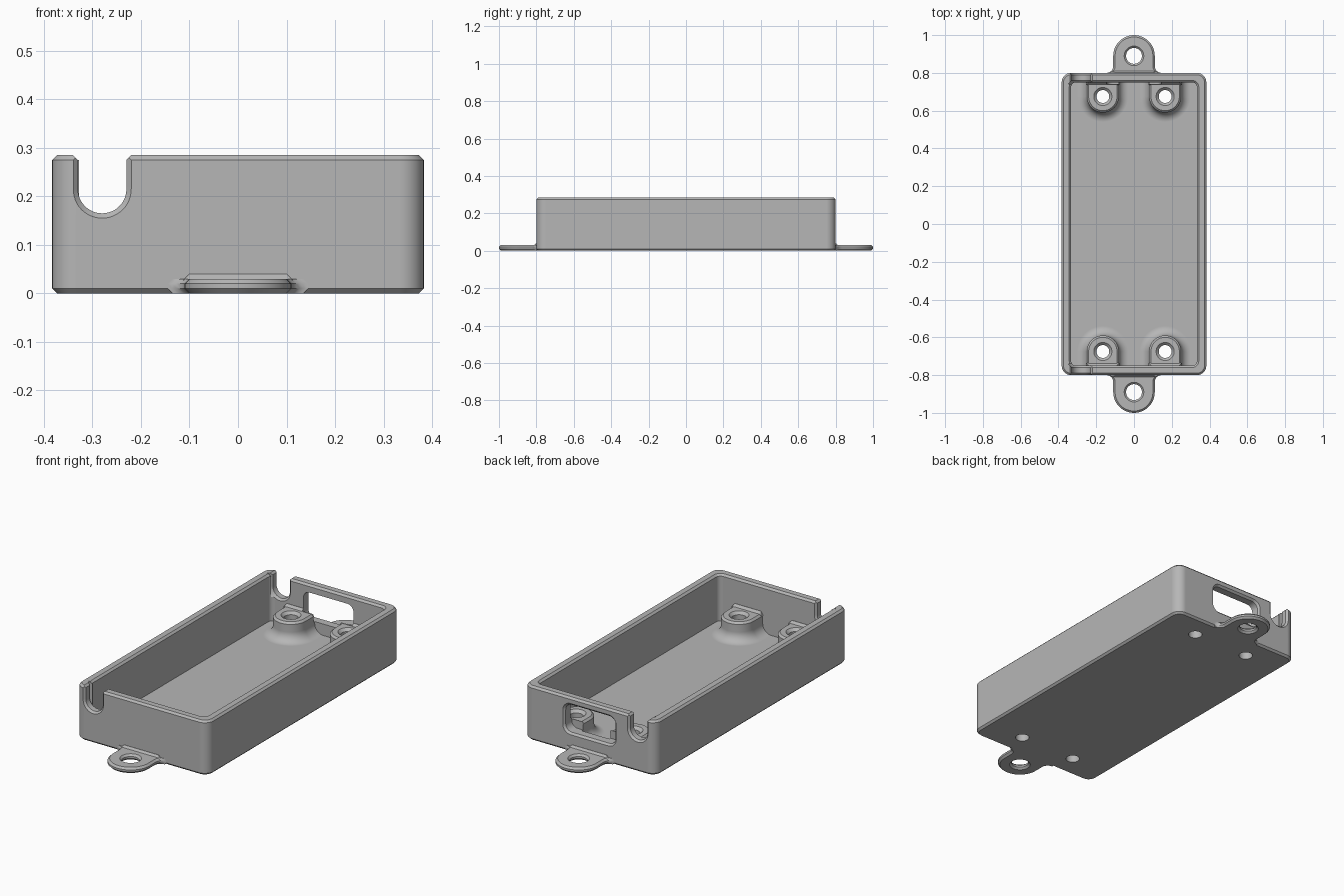
import bpy, bmesh
from math import sin, cos, pi, radians

cube = bpy.data.objects.get("Cube")
if cube:
    bpy.data.objects.remove(cube, do_unlink=True)

# Overall sizes
HX, HY, HEIGHT = 0.383, 0.80, 0.285
WALL, FLOOR, CH = 0.05, 0.04, 0.01

grey = bpy.data.materials.new("plain grey")
grey.use_nodes = True
colour = (0.47, 0.47, 0.47, 1)
grey.diffuse_color = colour
grey.node_tree.nodes["Principled BSDF"].inputs["Base Color"].default_value = colour


def arc(cx, cy, r, start, end, steps):
    angles = [radians(start + (end - start) * i / steps) for i in range(steps + 1)]
    return [(cx + r * cos(a), cy + r * sin(a)) for a in angles]


def rounded_rect(hx, hy, r, cx=0, cy=0):
    corners = [(1, 1, 0), (-1, 1, 90), (-1, -1, 180), (1, -1, 270)]
    return [p for sx, sy, a in corners
            for p in arc(cx + sx * (hx - r), cy + sy * (hy - r), r, a, a + 90, 8)]


def rect(hx, y0, y1, cx=0):
    return [(cx - hx, y0), (cx + hx, y0), (cx + hx, y1), (cx - hx, y1)]


def circle(cx, cy, r):
    return arc(cx, cy, r, 0, 352.5, 47)


def loft(name, layers, side=1, along_y=False):
    """Closed solid through (level, outline) layers, optionally flipped to the front."""
    bm = bmesh.new()
    rings = []
    for level, outline in layers:
        if along_y:
            rings.append([bm.verts.new((u, side * level, v)) for u, v in outline])
        else:
            rings.append([bm.verts.new((u, side * v, level)) for u, v in outline])
    n = len(rings[0])
    for low, high in zip(rings, rings[1:]):
        for i in range(n):
            j = (i + 1) % n
            bm.faces.new((low[i], low[j], high[j], high[i]))
    bm.faces.new(rings[0])
    bm.faces.new(rings[-1])
    bmesh.ops.recalc_face_normals(bm, faces=bm.faces)
    mesh = bpy.data.meshes.new(name)
    bm.to_mesh(mesh)
    bm.free()
    mesh.materials.append(grey)
    obj = bpy.data.objects.new(name, mesh)
    bpy.context.collection.objects.link(obj)
    return obj


def combine(target, tool, operation):
    """Apply a boolean and discard the tool."""
    mod = target.modifiers.new(operation.lower(), 'BOOLEAN')
    mod.operation, mod.solver, mod.object = operation, 'EXACT', tool
    bpy.context.view_layer.objects.active = target
    bpy.ops.object.modifier_apply(modifier=mod.name)
    bpy.data.objects.remove(tool, do_unlink=True)


def tab_outline(c):
    w = 0.11 - c
    right = arc(w + 0.035, 0.835, 0.035, 270, 180, 6)
    left = [(-x, y) for x, y in reversed(right)]
    return [(w + 0.035, 0.78)] + right + arc(0, 0.89, w, 0, 180, 24) + left + [(-w - 0.035, 0.78)]


def boss_outline(x, w):
    return [(x + w, 0.775), (x - w, 0.775)] + arc(x, 0.675, w, 180, 360, 24)


def slot_outline(c):
    r = 0.05 + c
    return [(-0.28 + r, 0.4), (-0.28 - r, 0.4)] + arc(-0.28, 0.215, r, 180, 360, 24)


# Tray body with chamfered edges
def shell(c):
    return rounded_rect(HX - c, HY - c, 0.05 - c)


tray = loft("enclosure_tray", [(0, shell(CH)), (CH, shell(0)),
                               (HEIGHT - CH, shell(0)), (HEIGHT, shell(CH))])


# Inner cavity with chamfered mouth
def hollow(c):
    return rounded_rect(HX - WALL + c, HY - WALL + c, 0.025 + c)


combine(tray, loft("cavity", [(FLOOR, hollow(0)), (HEIGHT - CH, hollow(0)),
                              (HEIGHT + CH, hollow(2 * CH))]), 'DIFFERENCE')

for side in (1, -1):
    # Mounting tab and the small ramp where it meets the wall
    combine(tray, loft("mounting_tab", [(0, tab_outline(CH)), (CH, tab_outline(0)),
                                        (0.02, tab_outline(0)), (0.03, tab_outline(CH))], side), 'UNION')
    combine(tray, loft("tab_ramp", [(0.015, rect(0.115, 0.78, 0.815)), (0.028, rect(0.112, 0.78, 0.813)),
                                    (0.04, rect(0.10, 0.78, 0.801))], side), 'UNION')

    # Screw bosses, flared into the floor and joined to the wall
    for x in (-0.165, 0.165):
        flare = [(FLOOR + 0.05 * (1 - cos(a)), boss_outline(x, 0.135 - 0.05 * sin(a)))
                 for a in [i * pi / 12 for i in range(7)]]
        layers = [(0.02, boss_outline(x, 0.135))] + flare
        layers += [(0.13, boss_outline(x, 0.085)), (0.14, boss_outline(x, 0.075))]
        combine(tray, loft("screw_boss", layers, side), 'UNION')
        combine(tray, loft("boss_ramp", [(0.13, rect(0.088, 0.737, 0.77, x)), (0.139, rect(0.085, 0.737, 0.77, x)),
                                         (0.152, rect(0.075, 0.749, 0.77, x))], side), 'UNION')

# Rounded window in the back wall, chamfered outside


def window(c):
    return rounded_rect(0.145 + c, 0.072 + c, 0.035 + c, 0, 0.172)


combine(tray, loft("window", [(0.74, window(0)), (0.79, window(0)),
                              (0.81, window(0.02))], 1, True), 'DIFFERENCE')

for side in (1, -1):
    # Cable slot with chamfers on both faces and on the rim
    combine(tray, loft("cable_slot", [(0.74, slot_outline(0.02)), (0.76, slot_outline(0)),
                                      (0.79, slot_outline(0)), (0.81, slot_outline(0.02))],
                       side, True), 'DIFFERENCE')
    combine(tray, loft("slot_mouth", [(HEIGHT - CH, rect(0.05, 0.73, 0.82, -0.28)),
                                      (HEIGHT + CH, rect(0.07, 0.73, 0.82, -0.28))], side), 'DIFFERENCE')

    # Screw holes in the tab and the bosses
    combine(tray, loft("tab_hole", [(-0.01, circle(0, 0.89, 0.062)), (0.01, circle(0, 0.89, 0.042)),
                                    (0.02, circle(0, 0.89, 0.042)), (0.04, circle(0, 0.89, 0.062))],
                       side), 'DIFFERENCE')
    for x in (-0.165, 0.165):
        combine(tray, loft("boss_hole", [(-0.01, circle(x, 0.675, 0.034)), (0.126, circle(x, 0.675, 0.034)),
                                         (0.16, circle(x, 0.675, 0.068))], side), 'DIFFERENCE')

# Smooth rounds, crisp chamfers
bpy.ops.object.select_all(action='DESELECT')
tray.select_set(True)
bpy.context.view_layer.objects.active = tray
bpy.ops.object.shade_smooth_by_angle(angle=radians(30))
weighted = tray.modifiers.new("weighted_normals", 'WEIGHTED_NORMAL')
weighted.keep_sharp = True
